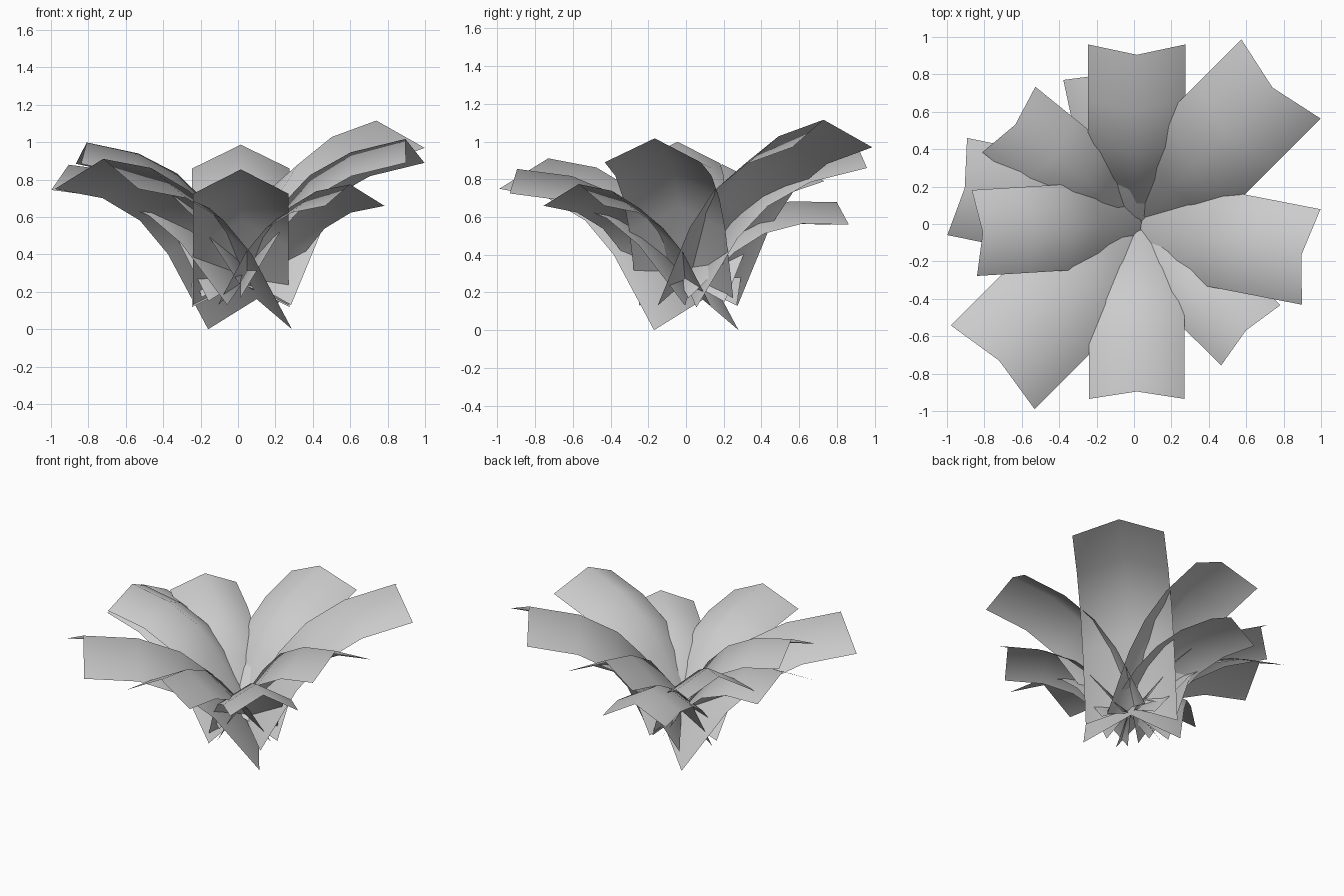
import bpy
import math
from mathutils import Vector

cube = bpy.data.objects.get("Cube")
if cube:
    bpy.data.objects.remove(cube, do_unlink=True)

# one plain grey for the whole plant
grey = bpy.data.materials.new("leaf_grey")
grey.use_nodes = True
grey.diffuse_color = (0.6, 0.6, 0.6, 1)
bsdf = next(n for n in grey.node_tree.nodes if n.type == 'BSDF_PRINCIPLED')
bsdf.inputs["Base Color"].default_value = (0.6, 0.6, 0.6, 1)

# arching side profile of a leaf edge (outward, up), and the lift of its midrib
PROFILE = [complex(0, 0), complex(0.30, 0.40), complex(0.51, 0.58),
           complex(0.79, 0.70), complex(1.15, 0.75)]
RIB_LIFT = complex(-0.05, 0.16) / 0.315     # per unit of half width


def add_leaf(name, azimuth, half_width, base, tip):
    """Folded strip whose edges run from base to tip, both given as (outward, up)."""
    start, end = complex(*base), complex(*tip)
    turn = (end - start) / PROFILE[-1]      # scale and pitch in one step
    lift = RIB_LIFT * half_width * turn / abs(turn)
    a = math.radians(azimuth)
    out = Vector((math.cos(a), math.sin(a), 0))
    side = Vector((-math.sin(a), math.cos(a), 0))
    centre = Vector((0.015, 0.005, 0))
    verts, faces = [], []
    for p in PROFILE:
        edge = start + p * turn
        for across, q in ((-1, edge), (0, edge + lift), (1, edge)):
            v = centre + out * q.real + side * across * half_width
            v.z = q.imag
            verts.append(v)
    for row in range(len(PROFILE) - 1):
        for col in range(2):
            i = row * 3 + col
            faces.append((i, i + 3, i + 4, i + 1))
    mesh = bpy.data.meshes.new(name)
    mesh.from_pydata(verts, [], faces)
    # keep the upper side facing up
    if sum(f.normal.z for f in mesh.polygons) < 0:
        mesh.flip_normals()
    mesh.materials.append(grey)
    for f in mesh.polygons:
        f.use_smooth = True
    obj = bpy.data.objects.new(name, mesh)
    bpy.context.collection.objects.link(obj)


# name, azimuth, half width, base, tip
LEAVES = [
    ("leaf_back", 90, 0.26, (0.05, 0.12), (0.955, 0.86)),
    ("leaf_back_left", 45, 0.30, (0.08, 0.13), (1.09, 0.97)),
    ("leaf_left", -11, 0.26, (0.05, 0.17), (0.95, 0.89)),
    ("leaf_front_left", -44.5, 0.226, (0.05, 0.13), (0.855, 0.66)),
    ("leaf_front", -90, 0.255, (0.01, 0.13), (0.94, 0.725)),
    ("leaf_front_right", -135, 0.317, (-0.07, 0), (1.09, 0.75)),
    ("leaf_right", 183.5, 0.23, (0.02, 0.24), (0.87, 0.885)),
    ("leaf_back_right", 141, 0.225, (0.04, 0.15), (0.88, 0.79)),
    ("lower_leaf_right", 168.5, 0.265, (0.02, 0.13), (0.98, 0.745)),
    ("lower_leaf_back", 102, 0.225, (-0.04, 0.17), (0.83, 0.56)),
]
for leaf in LEAVES:
    add_leaf(*leaf)
